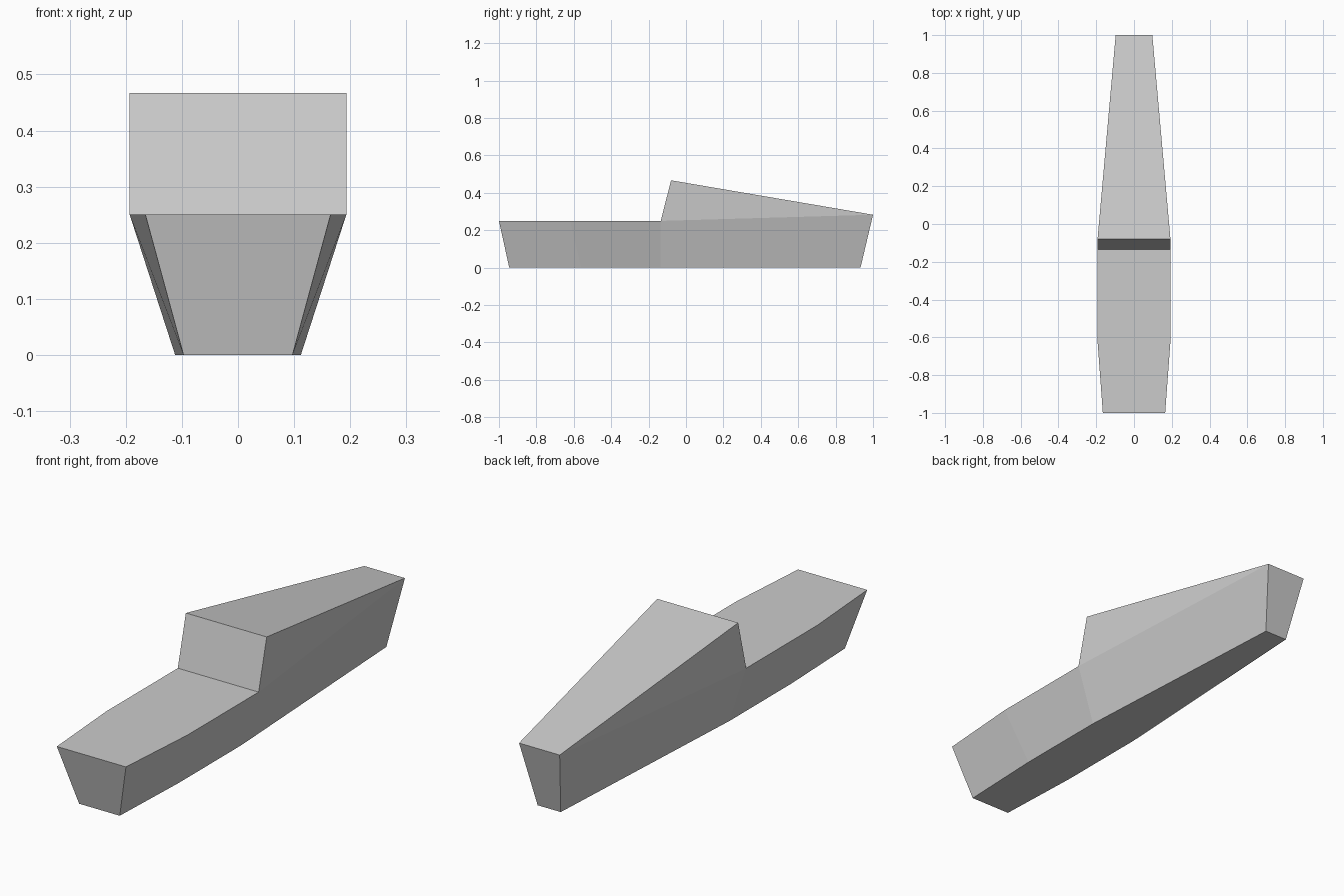
import bpy, bmesh

if "Cube" in bpy.data.objects:
    bpy.data.objects.remove(bpy.data.objects["Cube"])

# Half outlines as (half width, y, z), front to back
keel = [(0.097, -0.945, 0), (0.112, -0.56, 0), (0.112, -0.137, 0), (0.055, 0.933, 0)]
rim = [(0.165, -1, 0.25), (0.193, -0.62, 0.25), (0.193, -0.135, 0.25), (0.097, 1, 0.283)]
peak = (0.193, -0.08, 0.467)

bm = bmesh.new()


def side(sign):
    """Side panels of one half; returns its closed outline loop."""
    def put(points):
        return [bm.verts.new((sign * x, y, z)) for x, y, z in points]
    low, high, (top,) = put(keel), put(rim), put([peak])
    for i in range(len(low) - 1):
        bm.faces.new((low[i], low[i + 1], high[i + 1], high[i]))
    # Raised rear wedge
    bm.faces.new((high[2], high[3], top))
    return low + [high[3], top] + high[2::-1]


# Bottom, ends, deck, step and sloped roof span between the two sides
right, left = side(1), side(-1)
for i in range(len(right)):
    j = (i + 1) % len(right)
    bm.faces.new((right[i], left[i], left[j], right[j]))

bmesh.ops.recalc_face_normals(bm, faces=bm.faces)
mesh = bpy.data.meshes.new("hull")
bm.to_mesh(mesh)
bm.free()
hull = bpy.data.objects.new("hull", mesh)
bpy.context.collection.objects.link(hull)
